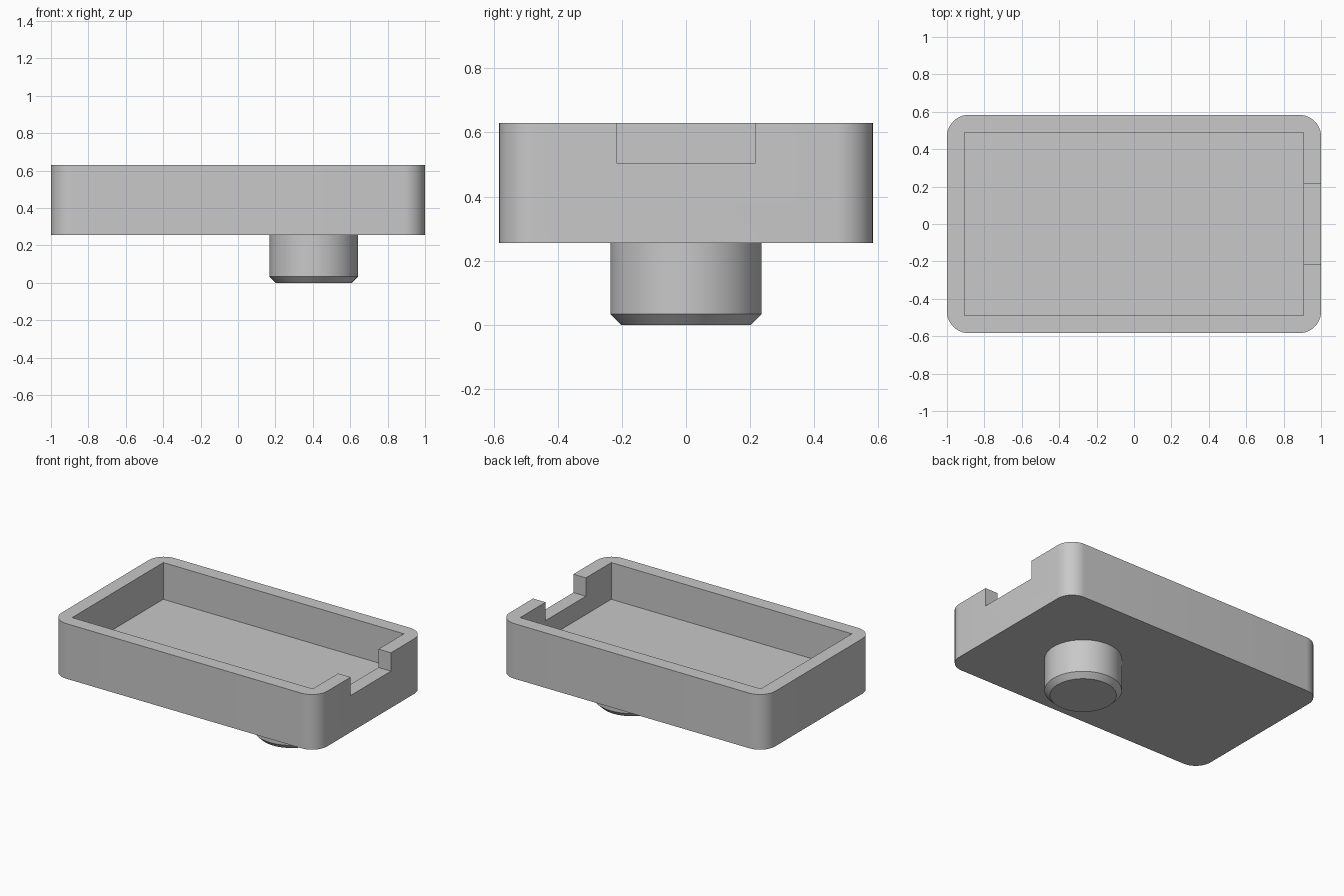
import bpy
import bmesh
import math
from mathutils import Matrix

if "Cube" in bpy.data.objects:
    bpy.data.objects.remove(bpy.data.objects["Cube"], do_unlink=True)

BASE, TOP, FLOOR, NOTCH = 0.255, 0.63, 0.38, 0.505

grey = bpy.data.materials.new("light grey")
grey.use_nodes = True
grey.diffuse_color = (0.58, 0.58, 0.58, 1)
grey.node_tree.nodes["Principled BSDF"].inputs["Base Color"].default_value = grey.diffuse_color


def make_object(name, bm):
    bmesh.ops.recalc_face_normals(bm, faces=bm.faces)
    mesh = bpy.data.meshes.new(name)
    bm.to_mesh(mesh)
    bm.free()
    mesh.materials.append(grey)
    obj = bpy.data.objects.new(name, mesh)
    bpy.context.collection.objects.link(obj)
    return obj


def box(name, low, high, radius=0):
    """Box between two corners, with optional rounded upright edges."""
    bm = bmesh.new()
    bmesh.ops.create_cube(bm, size=1)
    for v in bm.verts:
        v.co = [high[i] if v.co[i] > 0 else low[i] for i in range(3)]
    if radius:
        upright = [e for e in bm.edges if abs(e.verts[0].co.z - e.verts[1].co.z) > 0.1]
        bmesh.ops.bevel(bm, geom=upright, offset=radius, segments=12,
                        profile=0.5, affect='EDGES')
    return make_object(name, bm)


def activate(obj):
    bpy.ops.object.select_all(action='DESELECT')
    obj.select_set(True)
    bpy.context.view_layer.objects.active = obj


# Tray with rounded corners
tray = box("tray", (-1, -0.583, BASE), (1, 0.583, TOP), 0.115)

# Rectangular cavity and the notch through the right-hand wall
cutters = [
    box("cavity_cutter", (-0.906, -0.49, FLOOR), (0.906, 0.49, 1)),
    box("notch_cutter", (0.8, -0.217, NOTCH), (1.2, 0.217, 1)),
]
activate(tray)
for cutter in cutters:
    cutter.hide_render = True
    cut = tray.modifiers.new(cutter.name, 'BOOLEAN')
    cut.operation = 'DIFFERENCE'
    cut.solver = 'EXACT'
    cut.object = cutter
    bpy.ops.object.modifier_apply(modifier=cut.name)
    bpy.data.objects.remove(cutter, do_unlink=True)

# Round peg under the tray, chamfered at its lower end
bm = bmesh.new()
bmesh.ops.create_cone(bm, cap_ends=True, segments=64, radius1=0.236, radius2=0.236,
                      depth=BASE, matrix=Matrix.Translation((0.405, 0, BASE / 2)))
rim = [e for e in bm.edges if all(v.co.z < 0.01 for v in e.verts)]
bmesh.ops.bevel(bm, geom=rim, offset=0.033, segments=1, affect='EDGES')
hidden_cap = [f for f in bm.faces if f.calc_center_median().z > BASE - 0.01]
bmesh.ops.delete(bm, geom=hidden_cap, context='FACES_ONLY')
peg = make_object("peg", bm)

for part in (tray, peg):
    activate(part)
    bpy.ops.object.shade_smooth_by_angle(angle=math.radians(30))
